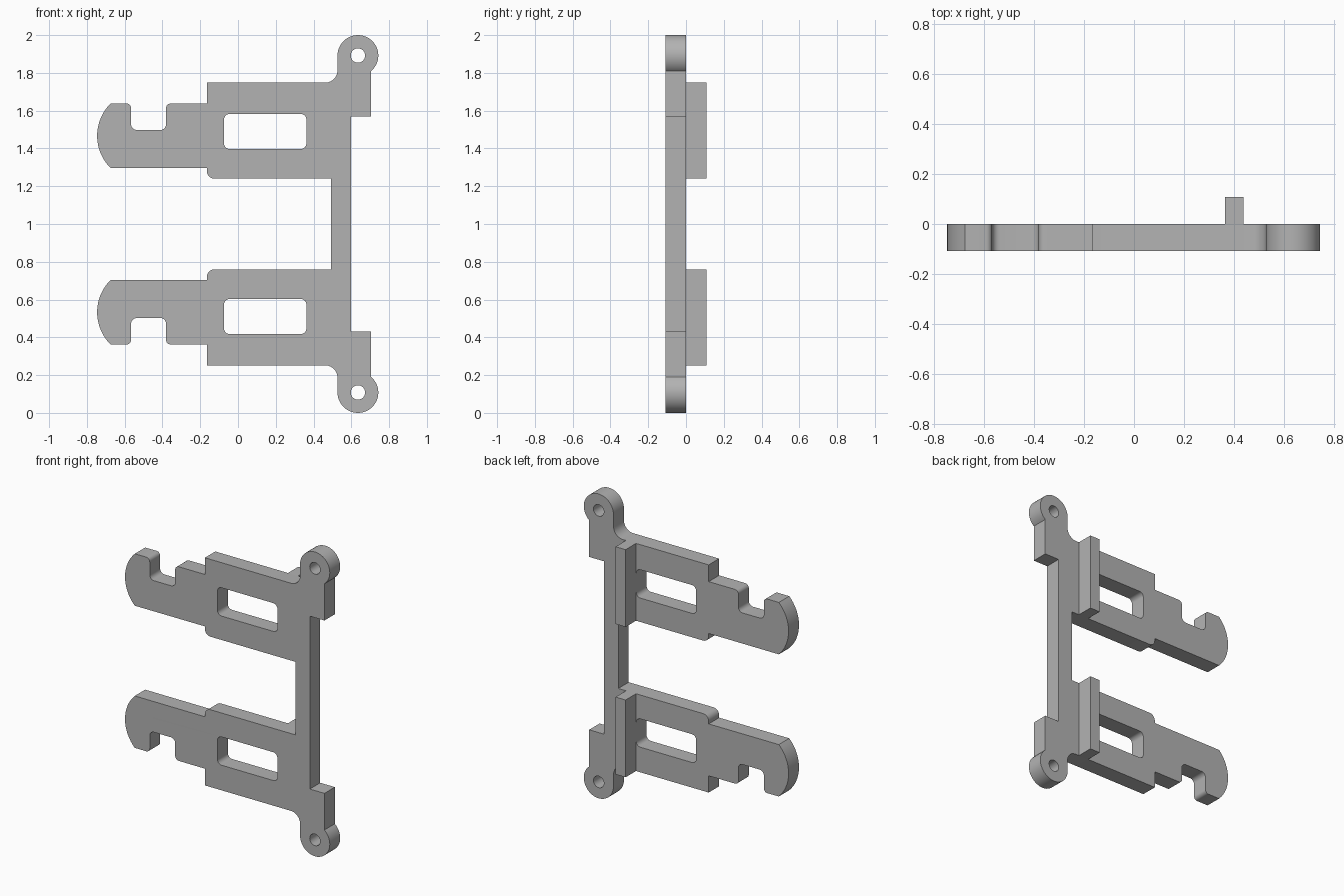
import bpy, bmesh
from math import cos, sin, radians
from mathutils import Vector

cube = bpy.data.objects.get("Cube")
if cube:
    bpy.data.objects.remove(cube, do_unlink=True)

T = 0.108                      # plate thickness
EYE = (0.635, 1.892)           # centre of the upper eyelet

grey = bpy.data.materials.new("plain grey")
grey.use_nodes = True
colour = (0.45, 0.45, 0.45, 1)
grey.diffuse_color = colour
grey.node_tree.nodes["Principled BSDF"].inputs["Base Color"].default_value = colour


def arc(centre, r, start, end, n):
    angles = [radians(start + (end - start) * i / n) for i in range(n + 1)]
    return [(centre[0] + r * cos(a), centre[1] + r * sin(a)) for a in angles]


def rounded(corners, n=6):
    """Replace each right-angled corner (x, z, radius) by an arc."""
    pts = []
    for i, (x, z, r) in enumerate(corners):
        if not r:
            pts.append((x, z))
            continue
        p = Vector((x, z))
        a = (Vector(corners[i - 1][:2]) - p).normalized() * r
        b = (Vector(corners[(i + 1) % len(corners)][:2]) - p).normalized() * r
        for k in range(n + 1):
            t = radians(90 * k / n)
            pts.append(tuple(p + a * (1 - sin(t)) + b * (1 - cos(t))))
    return pts


def flip(pts):
    return [(x, 2 - z) for x, z in reversed(pts)]


# Upper half of the outline: arm underside, hook, slot, block, eyelet, foot
corners = [(0.492, 1.24, 0), (-0.165, 1.24, 0.04), (-0.165, 1.297, 0)]
upper = rounded(corners)
upper += arc((-0.506, 1.467), 0.24, 225.3, 134.7, 16)
corners = [(-0.675, 1.638, 0), (-0.566, 1.638, 0.025), (-0.566, 1.498, 0.03),
           (-0.381, 1.498, 0.03), (-0.381, 1.638, 0.025), (-0.165, 1.638, 0),
           (-0.165, 1.748, 0), (0.527, 1.748, 0.066), (0.527, 1.892, 0)]
upper += rounded(corners)[1:-1]
upper += arc(EYE, T, 180, -50.3, 32)
upper += [(0.704, 1.568), (0.598, 1.568)]

# Openings: rounded window and eyelet hole
window = rounded([(x, z, 0.03) for x, z in
                  ((-0.074, 1.397), (0.362, 1.397), (0.362, 1.583), (-0.074, 1.583))])
hole = arc(EYE, 0.038, 0, 345, 23)

# Plate: filled flat curve, extruded and stood upright
curve = bpy.data.curves.new("plate_profile", "CURVE")
curve.dimensions = "2D"
curve.fill_mode = "BOTH"
curve.extrude = T / 2
for loop in (upper + flip(upper), window, flip(window), hole, flip(hole)):
    spline = curve.splines.new("POLY")
    spline.points.add(len(loop) - 1)
    for point, (x, z) in zip(spline.points, loop):
        point.co = (x, z, 0, 1)
    spline.use_cyclic_u = True
profile = bpy.data.objects.new("plate_profile", curve)
bpy.context.collection.objects.link(profile)
bpy.context.view_layer.update()
mesh = bpy.data.meshes.new_from_object(
    profile.evaluated_get(bpy.context.evaluated_depsgraph_get()))
bpy.data.objects.remove(profile, do_unlink=True)

bm = bmesh.new()
bm.from_mesh(mesh)
bmesh.ops.remove_doubles(bm, verts=bm.verts, dist=0.0005)
for v in bm.verts:
    x, z, depth = v.co
    v.co = (x, -depth - T / 2, z)
bmesh.ops.recalc_face_normals(bm, faces=bm.faces)
bm.to_mesh(mesh)
bm.free()
mesh.name = "bracket_plate"
mesh.materials.clear()
mesh.materials.append(grey)
plate = bpy.data.objects.new("bracket_plate", mesh)
bpy.context.collection.objects.link(plate)
bpy.context.view_layer.objects.active = plate
plate.select_set(True)
bpy.ops.object.shade_smooth_by_angle(angle=radians(30))

# Stiffening ribs on the back of each arm
for name, z in (("upper_rib", 1.494), ("lower_rib", 0.506)):
    bpy.ops.mesh.primitive_cube_add(size=1, location=(0.4, T / 2, z))
    rib = bpy.context.object
    rib.name = name
    rib.scale = (0.073, T, 0.508)
    rib.data.materials.append(grey)
